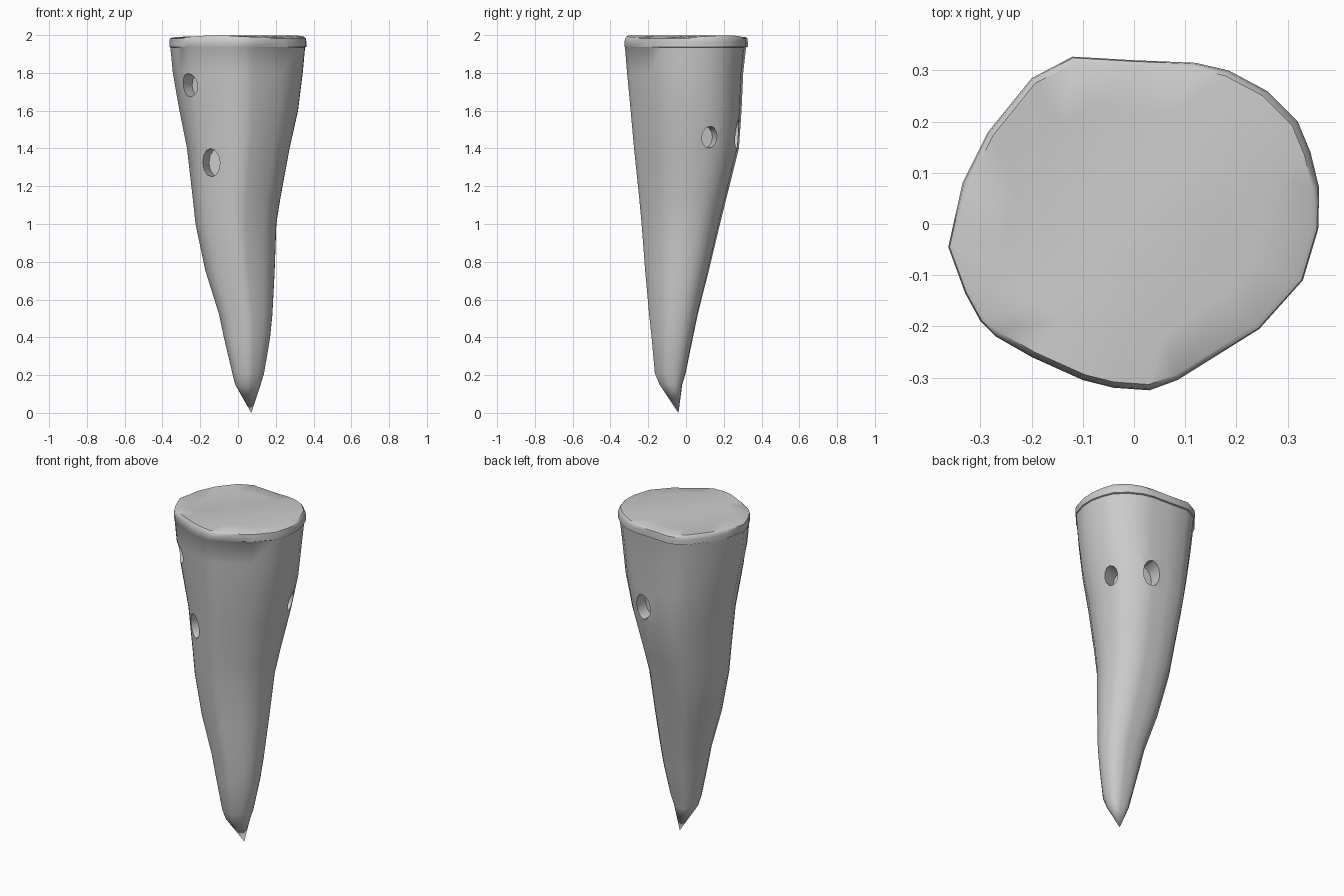
import bpy, bmesh, math
from mathutils import Vector

if "Cube" in bpy.data.objects:
    bpy.data.objects.remove(bpy.data.objects["Cube"])

# Irregular cross-section seen from above
OUTLINE = [(.36, -.01), (.362, .07), (.345, .14), (.32, .2), (.26, .26), (.185, .30),
           (.12, .315), (0, .32), (-.12, .327), (-.2, .285), (-.285, .18), (-.335, .08),
           (-.363, -.045), (-.33, -.135), (-.3, -.19), (-.27, -.22), (-.2, -.26),
           (-.1, -.305), (-.04, -.32), (.03, -.325), (.085, -.305), (.245, -.205), (.33, -.11)]

# Height, then x and y extents of the tapering body
SECTIONS = [(.15, -.015, .12, -.14, -.02), (.21, -.03, .138, -.165, -.002),
            (.4, -.075, .17, -.182, .037), (.52, -.1, .182, -.195, .062),
            (.75, -.172, .194, -.216, .12), (1.0, -.225, .203, -.235, .18),
            (1.14, -.24, .225, -.248, .215), (1.4, -.27, .273, -.275, .28),
            (1.6, -.31, .318, -.293, .294), (1.8, -.345, .343, -.312, .303),
            (1.935, -.358, .355, -.323, .318)]


def ring(bm, z, x0, x1, y0, y1):
    return [bm.verts.new((x0 + (x + .363) / .725 * (x1 - x0),
                          y0 + (y + .325) / .652 * (y1 - y0), z)) for x, y in OUTLINE]


def bridge(bm, a, b):
    n = len(a)
    for i in range(n):
        bm.faces.new((a[i], a[(i + 1) % n], b[(i + 1) % n], b[i]))


def fan(bm, r, co):
    tip = bm.verts.new(co)
    for i in range(len(r)):
        bm.faces.new((r[i], r[(i + 1) % len(r)], tip))


def wave(x, y):
    return 1.992 + .007 * math.sin(9 * (x - .8 * y) + .6)


# Tapered spike with pointed tip
bm = bmesh.new()
rings = [ring(bm, *s) for s in SECTIONS]
fan(bm, rings[0], (.07, -.04, 0))

# Rounded rim and gently wavy top
for z, k in [(1.938, 1.0), (1.965, 1.0), (1.982, .993), (None, .965), (None, .7), (None, .35)]:
    r = ring(bm, z or 2, -.363 * k, .362 * k, -.325 * k, .327 * k)
    if z is None:
        for v in r:
            v.co.z = wave(v.co.x, v.co.y)
    rings.append(r)
for a, b in zip(rings, rings[1:]):
    bridge(bm, a, b)
fan(bm, rings[-1], (0, 0, wave(0, 0)))
bmesh.ops.recalc_face_normals(bm, faces=bm.faces)
me = bpy.data.meshes.new("tapered_spike")
bm.to_mesh(me)
bm.free()
spike = bpy.data.objects.new("tapered_spike", me)
bpy.context.collection.objects.link(spike)
bpy.context.view_layer.objects.active = spike

# Oval pits: surface point, outward direction, width, height
PITS = [((-.255, -.195, 1.735), (-.6, -.8, 0), .105, .125),
        ((-.142, -.215, 1.325), (-.4, -.9, 0), .105, .15),
        ((.272, .125, 1.46), (1, .3, 0), .085, .115),
        ((.1, .28, 1.475), (.1, 1, 0), .105, .155)]
for pos, direction, w, h in PITS:
    d = Vector(direction).normalized()
    bpy.ops.mesh.primitive_cylinder_add(vertices=12, radius=.5, depth=.22, location=Vector(pos) + d * .02)
    cutter = bpy.context.object
    cutter.name = "pit_cutter"
    cutter.hide_render = True
    cutter.rotation_euler = d.to_track_quat('Z', 'Y').to_euler()
    cutter.scale = (w, h, 1)
    bpy.context.view_layer.objects.active = spike
    mod = spike.modifiers.new("pit", 'BOOLEAN')
    mod.operation = 'DIFFERENCE'
    mod.solver = 'EXACT'
    mod.object = cutter
    bpy.ops.object.modifier_apply(modifier=mod.name)
    bpy.data.objects.remove(cutter)

bpy.ops.object.select_all(action='DESELECT')
spike.select_set(True)
bpy.context.view_layer.objects.active = spike
bpy.ops.object.shade_smooth_by_angle(angle=math.radians(40))
